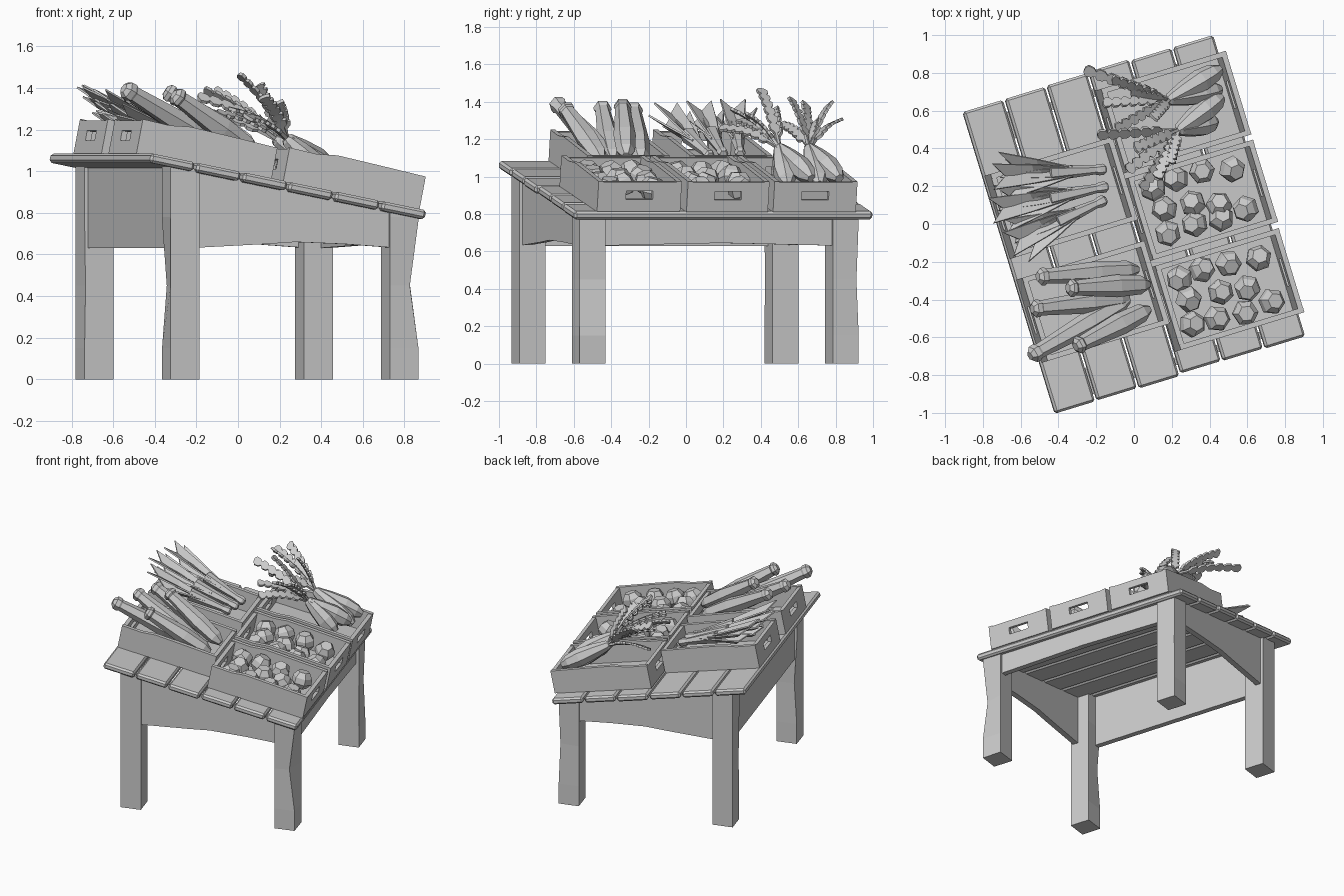
import bpy, bmesh, math, random
from mathutils import Vector as V, Matrix as M

if "Cube" in bpy.data.objects:
    bpy.data.objects.remove(bpy.data.objects["Cube"])

random.seed(4)
SPIN = M.Rotation(math.radians(17), 4, 'Z')
SLOPE = 0.198
TILT = SPIN @ M.Translation((0, 0, 0.95)) @ M.Rotation(math.atan(SLOPE), 4, 'Y')


def finish(name, bm, mat=M(), solid=0, bevel=0):
    bmesh.ops.transform(bm, matrix=mat, verts=bm.verts)
    if not solid:
        bmesh.ops.recalc_face_normals(bm, faces=bm.faces)
    me = bpy.data.meshes.new(name)
    bm.to_mesh(me)
    bm.free()
    ob = bpy.data.objects.new(name, me)
    bpy.context.collection.objects.link(ob)
    if solid:
        mod = ob.modifiers.new("thickness", 'SOLIDIFY')
        mod.thickness, mod.offset = solid, 0
    if bevel:
        mod = ob.modifiers.new("worn_edges", 'BEVEL')
        mod.width, mod.segments = bevel, 1
    return ob


def prism(bm, pts, depth):
    """Flat outline pushed along a depth vector."""
    a = [bm.verts.new(p) for p in pts]
    b = [bm.verts.new(V(p) + V(depth)) for p in pts]
    bm.faces.new(a)
    bm.faces.new(b[::-1])
    for i in range(len(a)):
        j = (i + 1) % len(a)
        bm.faces.new((a[i], b[i], b[j], a[j]))


def tube(bm, start, end, profile, sides=6, turn=0):
    """Faceted solid along a line; profile holds (position, radius)."""
    start, end = V(start), V(end)
    q = (end - start).to_track_quat('Z', 'Y')
    rings = []
    for t, r in profile:
        c = start.lerp(end, t)
        rings.append([bm.verts.new(c + q @ V((r * math.cos(a), r * math.sin(a), 0)))
                      for a in (turn + math.tau * k / sides for k in range(sides))])
    for r0, r1 in zip(rings, rings[1:]):
        for k in range(sides):
            j = (k + 1) % sides
            bm.faces.new((r0[k], r0[j], r1[j], r1[k]))
    bm.faces.new(rings[0][::-1])
    bm.faces.new(rings[-1])


# sloping table top of six planks
for i in range(6):
    u = -0.703 + i * 0.2375
    y0, y1 = -0.835 + random.uniform(-.006, .008), 0.838 + random.uniform(-.008, .006)
    bm = bmesh.new()
    prism(bm, [(u, y0, 0), (u + .224, y0, 0), (u + .224, y1, 0), (u, y1, 0)], (0, 0, -.045))
    finish(f"plank_{i + 1}", bm, TILT, bevel=.012)

# legs, each with one worn corner
W = 0.0725
LEGS = {"front_left_leg": (-.51, -.725, 3, .022, .01), "front_right_leg": (.593, -.725, 1, .042, .012),
        "back_left_leg": (-.51, .69, 0, .005, 0), "back_right_leg": (.593, .69, 2, .01, .01)}
for name, (u, v, worn, cx, cy) in LEGS.items():
    bm = bmesh.new()
    rings = []
    for z, f in ((0, .05), (.15, .05), (.45, 1), (.78, 0), (None, 0)):
        ring = []
        for k, (sx, sy) in enumerate(((-1, -1), (1, -1), (1, 1), (-1, 1))):
            g = f if k == worn else 0
            x, y = u + sx * (W - cx * g), v + sy * (W - cy * g)
            ring.append(bm.verts.new((x, y, .92 - SLOPE * x if z is None else z)))
        rings.append(ring)
    for a, b in zip(rings, rings[1:]):
        for k in range(4):
            bm.faces.new((a[k], a[(k + 1) % 4], b[(k + 1) % 4], b[k]))
    bm.faces.new(rings[0][::-1])
    bm.faces.new(rings[-1])
    finish(name, bm, SPIN)

# aprons with a shallow arch below
for name, y, d in (("front_apron", -.78, .04), ("back_apron", .745, -.04)):
    bm = bmesh.new()
    prism(bm, [(-.5, y, .63), (-.1, y, .65), (.05, y, .66), (.3, y, .65), (.58, y, .63),
               (.58, y, .92 - SLOPE * .58), (-.5, y, .92 + SLOPE * .5)], (0, d, 0))
    finish(name, bm, SPIN)
for name, x, d, arch in (("left_apron", -.564, .04, 0), ("right_apron", .646, -.04, .015)):
    bm = bmesh.new()
    top = .915 - SLOPE * x
    prism(bm, [(x, -.71, .63), (x, 0, .63 + arch), (x, .68, .63), (x, .68, top), (x, -.71, top)],
          (d, 0, 0))
    finish(name, bm, SPIN)

# crates with handle holes in both ends
H, T = 0.165, 0.028


def crate(name, u0, u1, v0, v1):
    bm = bmesh.new()
    L = u1 - u0
    prism(bm, [(u0 + T, v0 + T, .002), (u1 - T, v0 + T, .002), (u1 - T, v1 - T, .002),
               (u0 + T, v1 - T, .002)], (0, 0, .02))
    for y, d in ((v0, T), (v1, -T)):
        prism(bm, [(u0, y, 0), (u1, y, 0), (u1, y, H), (u0 + .65 * L, y, H + .008),
                   (u0 + .35 * L, y, H + .014), (u0 + .2 * L, y, H), (u0, y, H + .004)], (0, d, 0))
    c = (v0 + v1) / 2
    for x, d in ((u0, T), (u1, -T)):
        out = [(v0 + T, 0), (v1 - T, 0), (v1 - T, H - .004), (v0 + T, H - .004)]
        hole = [(c - .075, .065), (c + .075, .065), (c + .075, .112), (c - .075, .112)]
        for k in range(4):
            j = (k + 1) % 4
            prism(bm, [(x, *out[k]), (x, *out[j]), (x, *hole[j]), (x, *hole[k])], (d, 0, 0))
    finish(name, bm, TILT)


crate("front_right_crate", .01, .708, -.71, -.245)
crate("middle_right_crate", .01, .715, -.212, .243)
crate("back_right_crate", .01, .715, .272, .735)
crate("front_left_crate", -.695, -.005, -.56, -.10)
crate("back_left_crate", -.695, -.005, .015, .475)

# round faceted fruit in two crates
FRUIT = {"front_fruit": ((.24, -.29), (.36, -.24), (.5, -.21), (.66, -.18), (.29, -.4), (.46, -.36),
                         (.6, -.34), (.73, -.41), (.31, -.53), (.44, -.5), (.59, -.47)),
         "middle_fruit": ((.1, .19), (.22, .24), (.36, .28), (.52, .29), (.16, .08), (.31, .11),
                          (.45, .1), (.59, .08), (.18, -.05), (.32, 0), (.46, .03))}
for name, spots in FRUIT.items():
    for i, (x, y) in enumerate(spots):
        u = x * .956 + y * .292
        c = V((x, y, .95 - SLOPE * u + .1))
        ax = V((random.uniform(-.5, .5), random.uniform(-.5, .5), 1)).normalized() * .058
        bm = bmesh.new()
        tube(bm, c - ax, c + ax, ((0, .04), (.32, .07), (.68, .068), (1, .042)), 6, random.random())
        finish(f"{name}_{i + 1}", bm)

# long courgettes leaning out of the front left crate
COURGETTES = (((.02, -.24, 1.08), (-.51, -.28, 1.37)), ((.08, -.32, 1.11), (-.35, -.34, 1.39)),
              ((-.03, -.39, 1.08), (-.54, -.45, 1.38)), ((-.03, -.40, 1.08), (-.55, -.70, 1.40)),
              ((.08, -.45, 1.09), (-.31, -.65, 1.37)))
for i, (a, b) in enumerate(COURGETTES):
    bm = bmesh.new()
    tube(bm, a, b, ((0, .022), (.1, .05), (.4, .06), (.86, .042), (.91, .04), (.93, .048),
                    (.97, .046), (1, .025)))
    finish(f"courgette_{i + 1}", bm)

# leeks with broad folded, notched leaves
LEEKS = (((-.15, .29, 1.12), (-.75, .25, 1.35)), ((-.14, .2, 1.12), (-.76, .07, 1.34)),
         ((-.15, .13, 1.11), (-.67, -.11, 1.33)))
for i, (a, b) in enumerate(LEEKS):
    a, b = V(a), V(b)
    bm = bmesh.new()
    tube(bm, a, a.lerp(b, .5), ((0, .02), (.04, .03), (.12, .03), (.2, .024), (1, .045)))
    finish(f"leek_stem_{i + 1}", bm)
    d = (b - a).normalized()
    side = d.cross(V((0, 0, 1))).normalized()
    up = side.cross(d)
    bm = bmesh.new()
    for lat, lift, reach in ((-.06, 0, .9), (.06, .01, .95), (0, .04, 1.03), (.02, -.05, .86)):
        rows = []
        for t, w, tip in ((.35, .028, 0), (.65, .05, .02), (1, .068, .08)):
            f = (t - .35) / .65
            c = a.lerp(b, t * reach) + side * lat * f + up * lift * f
            rows.append([bm.verts.new(p) for p in (c - side * w + up * .02, c - d * tip - up * .01,
                                                   c + side * w + up * .02)])
        for r, s in zip(rows, rows[1:]):
            for k in (0, 1):
                bm.faces.new((r[k], r[k + 1], s[k + 1], s[k]))
    finish(f"leek_leaves_{i + 1}", bm, solid=.01)

# carrot bunches with feathery tops in the back right crate
BUNCHES = (((.19, .66, 1.15), ((.44, .81, 1.0), (.44, .71, .97)),
            ((-.27, .82, 1.30), (-.12, .77, 1.39), (-.17, .64, 1.39), (.1, .56, 1.42), (-.02, .7, 1.3),
             (-.1, .5, 1.28))),
           ((.24, .5, 1.15), ((.45, .66, 1.0), (.42, .54, .97)),
            ((0, .4, 1.47), (-.2, .47, 1.36), (-.04, .28, 1.30), (.04, .18, 1.26), (.12, .24, 1.36),
             (.19, .32, 1.33))))
for i, (head, tips, leaves) in enumerate(BUNCHES):
    head = V(head)
    for j, tip in enumerate(tips):
        bm = bmesh.new()
        tube(bm, head, tip, ((-.05, .022), (0, .034), (.3, .052), (.65, .064), (.92, .052), (1.07, .025)), 7)
        finish(f"carrot_{i + 1}_{j + 1}", bm)
    bm = bmesh.new()
    for end in leaves:
        end = V(end)
        side = (end - head).cross(V((0, 0, 1))).normalized()
        side = (side + V((0, 0, random.uniform(-.9, .9)))).normalized()
        rows = []
        steps = [(0, .008), (.2, .008)]
        for k in range(6):
            t = .22 + k * .13
            steps += [(t + .02, .028), (t + .085, .031), (t + .115, .013)]
        for t, w in steps:
            c = head.lerp(end, t) + V((0, 0, .03 * math.sin(math.pi * t)))
            rows.append((bm.verts.new(c - side * w), bm.verts.new(c + side * w)))
        for r, s in zip(rows, rows[1:]):
            bm.faces.new((r[0], r[1], s[1], s[0]))
    finish(f"carrot_tops_{i + 1}", bm, solid=.016)
